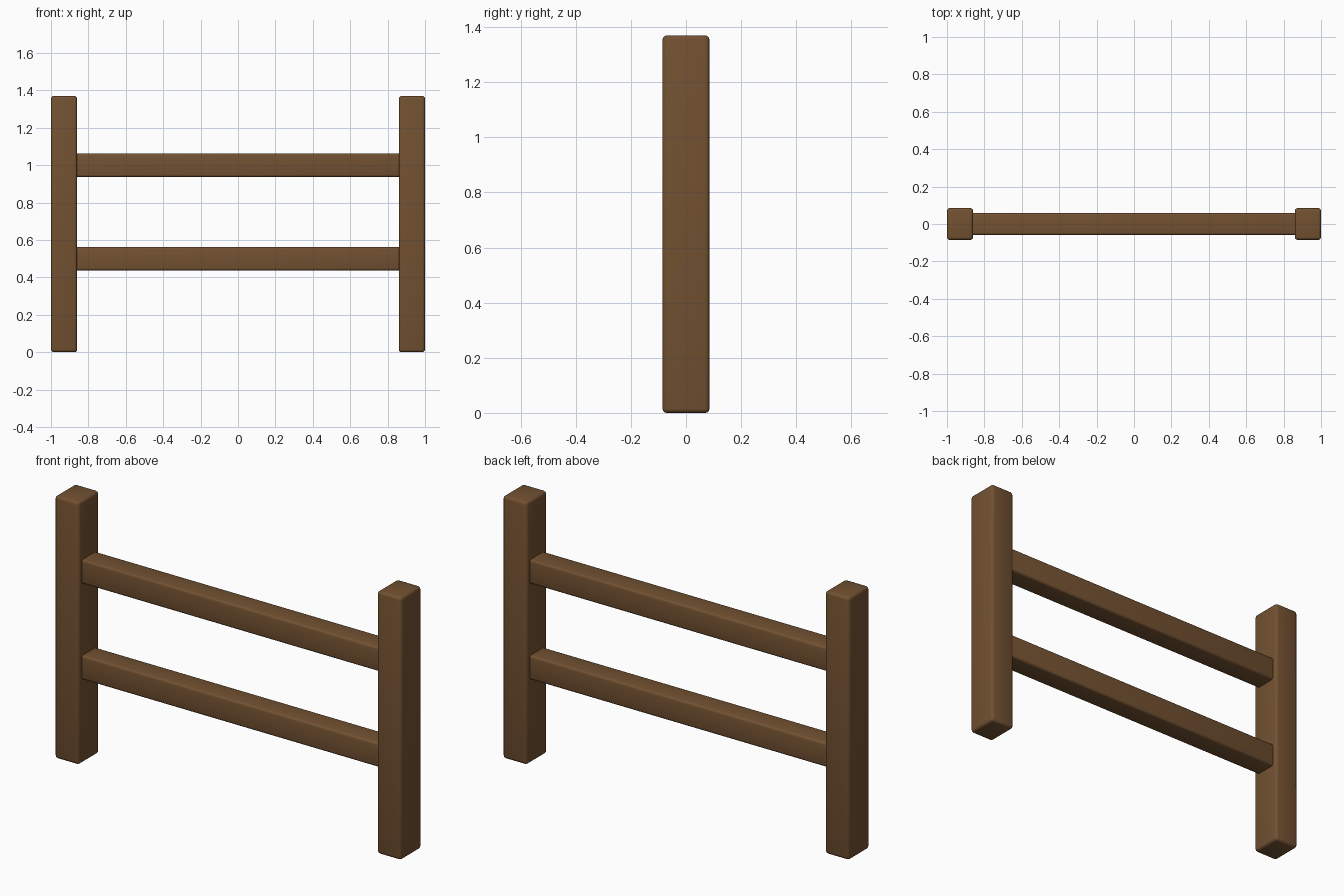
import bpy

if "Cube" in bpy.data.objects:
    bpy.data.objects.remove(bpy.data.objects["Cube"])

wood = bpy.data.materials.new("brown_wood")
wood.diffuse_color = (0.17, 0.083, 0.031, 1)
wood.use_nodes = True
wood.node_tree.nodes["Principled BSDF"].inputs["Base Color"].default_value = wood.diffuse_color


def beam(name, size, centre, radius):
    """Box beam with small rounded edges."""
    bpy.ops.mesh.primitive_cube_add(size=1, location=centre)
    ob = bpy.context.object
    ob.name = name
    ob.scale = size
    bpy.ops.object.transform_apply(location=False, rotation=False, scale=True)
    bevel = ob.modifiers.new("rounded_edges", 'BEVEL')
    bevel.width = radius
    bevel.segments = 3
    bpy.ops.object.modifier_apply(modifier=bevel.name)
    bpy.ops.object.shade_smooth_by_angle()
    ob.data.materials.append(wood)
    return ob


HEIGHT = 1.37
POST_W, POST_D = 0.14, 0.17

# Upright posts
for side, sign in (("left", -1), ("right", 1)):
    beam(side + "_post", (POST_W, POST_D, HEIGHT),
         (sign * (1 - POST_W / 2), 0, HEIGHT / 2), 0.015)

# Horizontal rails, ends let into the posts
for name, z in (("lower_rail", 0.5), ("upper_rail", 1.0)):
    beam(name, (1.8, 0.118, 0.126), (0, 0, z), 0.012)
